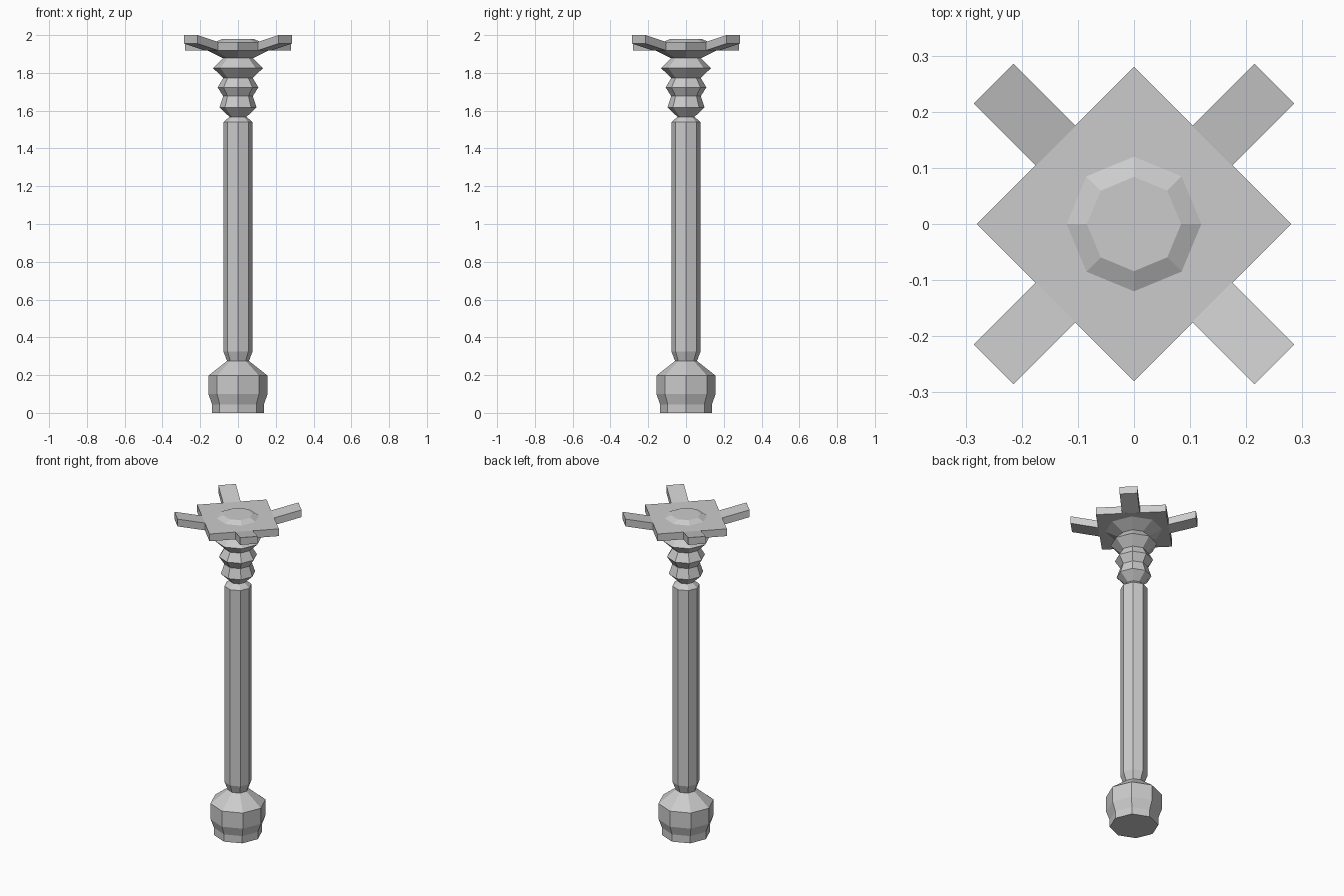
import bpy, bmesh
from math import cos, sin, pi

cube = bpy.data.objects.get("Cube")
if cube:
    bpy.data.objects.remove(cube, do_unlink=True)

stone = bpy.data.materials.new("grey_stone")
stone.use_nodes = True
grey = (0.6, 0.6, 0.6, 1)
stone.diffuse_color = grey
stone.node_tree.nodes["Principled BSDF"].inputs["Base Color"].default_value = grey


def finish(name, bm):
    """Turn a bmesh into a flat-shaded stone object."""
    bmesh.ops.recalc_face_normals(bm, faces=bm.faces)
    mesh = bpy.data.meshes.new(name)
    bm.to_mesh(mesh)
    bm.free()
    mesh.materials.append(stone)
    obj = bpy.data.objects.new(name, mesh)
    bpy.context.collection.objects.link(obj)
    return obj


def lathe(name, profile, sides=8):
    """Stack rings of (radius, height), with corners on the axes, and cap both ends."""
    bm = bmesh.new()
    rings = [[bm.verts.new((r * cos(2 * pi * i / sides), r * sin(2 * pi * i / sides), z))
              for i in range(sides)] for r, z in profile]
    for low, high in zip(rings, rings[1:]):
        for i in range(sides):
            j = (i + 1) % sides
            bm.faces.new((low[i], low[j], high[j], high[i]))
    bm.faces.new(rings[0][::-1])
    bm.faces.new(rings[-1])
    return finish(name, bm)


# Pedestal, shaft and ringed neck
lathe("base", [(.137, 0), (.137, .045), (.157, .1), (.157, .197), (.058, .275)])
lathe("shaft", [(.058, .275), (.077, .325), (.077, 1.54), (.045, 1.567)])
lathe("neck_rings", [(.045, 1.567), (.098, 1.617), (.078, 1.677), (.108, 1.723),
                     (.078, 1.773), (.132, 1.825), (.08, 1.878), (.16, 1.918)])

# Square top plate, turned so its corners lie on the axes, with a raised boss
PLATE_LOW, PLATE_TOP = 1.918, 1.963
lathe("top_plate", [(.28, PLATE_LOW), (.28, PLATE_TOP)], sides=4)
lathe("top_boss", [(.12, PLATE_TOP), (.084, 1.98)])

# Four arms rising outward from the middle of each plate side
ROOT, TIP, HALF = .197, .354, .05
for k, name in enumerate(("back_left", "back_right", "front_right", "front_left")):
    bm = bmesh.new()
    side = [(ROOT, PLATE_LOW), (TIP, 1.955), (TIP, 2), (ROOT, PLATE_TOP)]
    face = bm.faces.new([bm.verts.new((d, -HALF, z)) for d, z in side])
    out = bmesh.ops.extrude_face_region(bm, geom=[face])
    for v in out["geom"]:
        if isinstance(v, bmesh.types.BMVert):
            v.co.y = HALF
    arm = finish(name + "_arm", bm)
    arm.rotation_euler.z = pi / 4 + k * pi / 2
